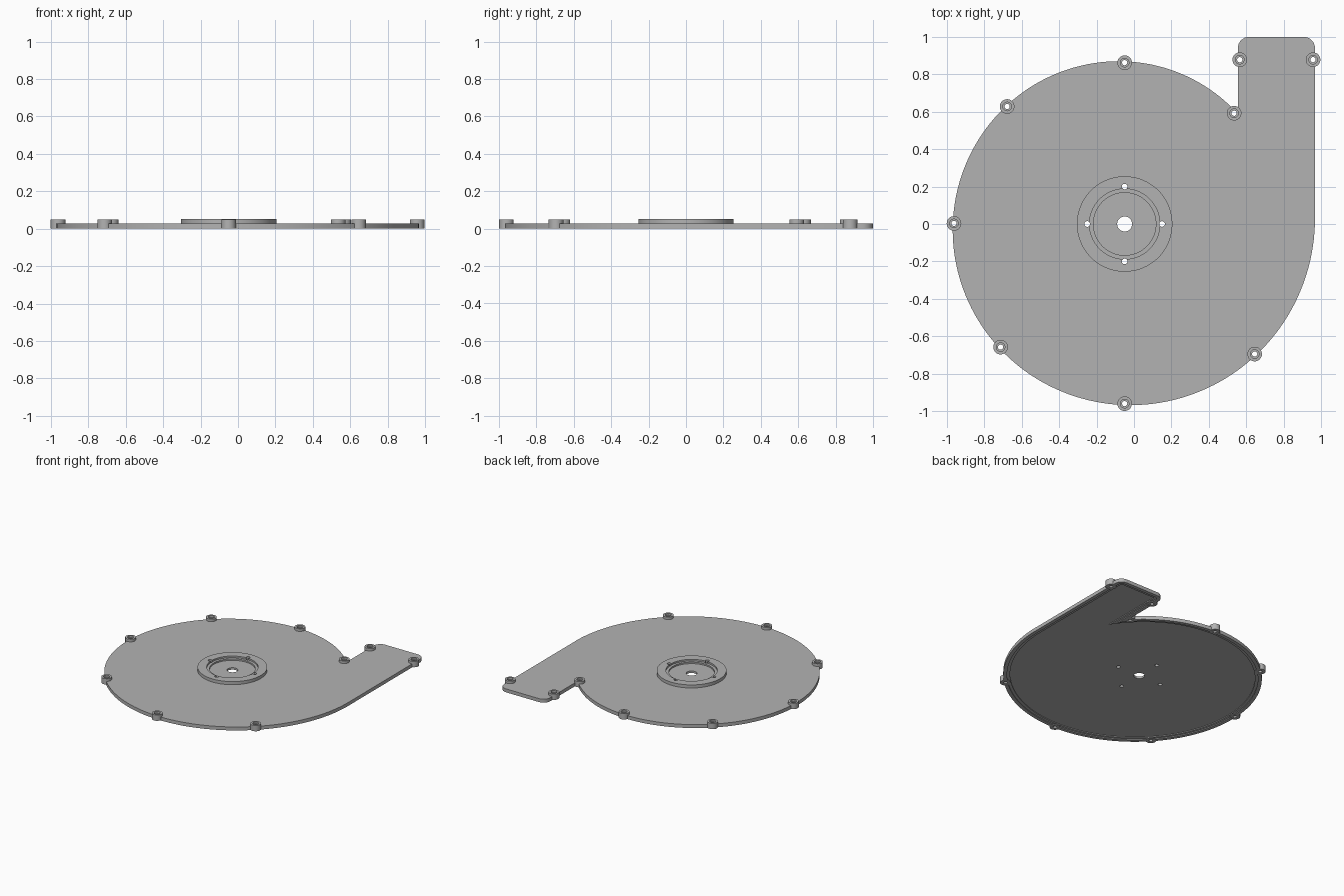
import bpy, bmesh
from math import sin, cos, pi, radians

if "Cube" in bpy.data.objects:
    bpy.data.objects.remove(bpy.data.objects["Cube"])

CX = -0.05            # spiral and hub centre
TOP = 0.028           # upper face of the plate
DUCT_L, DUCT_R, DUCT_END = 0.555, 0.967, 1.0

grey = bpy.data.materials.new("light grey")
grey.use_nodes = True
grey.diffuse_color = (0.45, 0.45, 0.45, 1)
grey.node_tree.nodes["Principled BSDF"].inputs["Base Color"].default_value = (0.45, 0.45, 0.45, 1)


def finish(name, bm):
    bmesh.ops.recalc_face_normals(bm, faces=bm.faces)
    mesh = bpy.data.meshes.new(name)
    bm.to_mesh(mesh)
    bm.free()
    obj = bpy.data.objects.new(name, mesh)
    bpy.context.collection.objects.link(obj)
    mesh.materials.append(grey)
    return obj


def activate(obj):
    bpy.ops.object.select_all(action='DESELECT')
    obj.select_set(True)
    bpy.context.view_layer.objects.active = obj


def smooth(obj):
    activate(obj)
    bpy.ops.object.shade_smooth_by_angle(angle=radians(30))


def cut(obj, cutter):
    activate(obj)
    mod = obj.modifiers.new("cut", 'BOOLEAN')
    mod.operation = 'DIFFERENCE'
    mod.solver = 'EXACT'
    mod.object = cutter
    bpy.ops.object.modifier_apply(modifier=mod.name)


def radius(t):
    return 0.82 + 0.0492 * t / (pi / 2)


def outline(d):
    """Volute and outlet duct outline, moved inward by d."""
    lo, hi = 0.3, 1.2
    for _ in range(40):
        mid = (lo + hi) / 2
        if (radius(mid) - d) * cos(mid) > DUCT_L + d - CX:
            lo = mid
        else:
            hi = mid
    n = 140
    pts = []
    for i in range(n + 1):
        t = lo + (2 * pi - lo) * i / n
        r = radius(t) - d
        pts.append((CX + r * cos(t), r * sin(t)))
    c = max(0.06 - d, 0.005)
    for x, start in ((DUCT_R - d - c, 0), (DUCT_L + d + c, pi / 2)):
        for i in range(9):
            a = start + pi / 2 * i / 8
            pts.append((x + c * cos(a), DUCT_END - d - c + c * sin(a)))
    return pts


def prism(name, pts, z0, z1):
    bm = bmesh.new()
    face = bm.faces.new([bm.verts.new((x, y, z0)) for x, y in pts])
    ext = bmesh.ops.extrude_face_region(bm, geom=[face], use_keep_orig=True)
    bmesh.ops.translate(bm, vec=(0, 0, z1 - z0),
                        verts=[v for v in ext["geom"] if isinstance(v, bmesh.types.BMVert)])
    return finish(name, bm)


def ring(name, profile, x, y, n):
    """Closed (radius, height) profile turned about a vertical axis."""
    bm = bmesh.new()
    rows = []
    for i in range(n):
        a = 2 * pi * i / n
        rows.append([bm.verts.new((x + r * cos(a), y + r * sin(a), z)) for r, z in profile])
    m = len(profile)
    for i in range(n):
        p, q = rows[i], rows[(i + 1) % n]
        for j in range(m):
            k = (j + 1) % m
            bm.faces.new((p[j], q[j], q[k], p[k]))
    return finish(name, bm)


def hole_cutter(holes):
    bm = bmesh.new()
    for x, y, r in holes:
        made = bmesh.ops.create_cone(bm, cap_ends=True, segments=32, radius1=r, radius2=r, depth=0.3)
        bmesh.ops.translate(bm, verts=made["verts"], vec=(x, y, 0))
    return finish("hole_cutter", bm)


bosses = [(0.535, 0.592), (CX, 0.862), (-0.678, 0.628), (-0.962, 0.003), (-0.713, -0.658),
          (CX, -0.96), (0.645, -0.695), (0.565, 0.878), (0.957, 0.878)]
screws = [(CX + 0.2 * cos(i * pi / 2), 0.2 * sin(i * pi / 2), 0.015) for i in range(4)]

# Volute plate, with a stepped recess underneath
plate = prism("volute_plate", outline(0), 0, TOP)
for inset, depth in ((0.028, 0.006), (0.05, 0.012)):
    pocket = prism("pocket_cutter", outline(inset), -0.05, depth)
    cut(plate, pocket)
    bpy.data.objects.remove(pocket)

# Raised hub ring with an inner ledge
hub = ring("hub_ring", [(0.255, TOP - 0.005), (0.255, 0.053), (0.188, 0.053), (0.188, 0.04),
                        (0.167, 0.04), (0.167, TOP - 0.005)], CX, 0, 96)

# Shaft, screw and boss holes
cutter = hole_cutter(screws + [(CX, 0, 0.04)] + [(x, y, 0.03) for x, y in bosses])
cut(plate, cutter)
cut(hub, cutter)
bpy.data.objects.remove(cutter)
smooth(plate)
smooth(hub)

# Counterbored bosses around the rim
for i, (x, y) in enumerate(bosses):
    smooth(ring(f"screw_boss_{i + 1}", [(0.039, 0.002), (0.039, 0.049), (0.023, 0.049), (0.023, 0.035),
                                        (0.014, 0.035), (0.014, 0.002)], x, y, 32))
